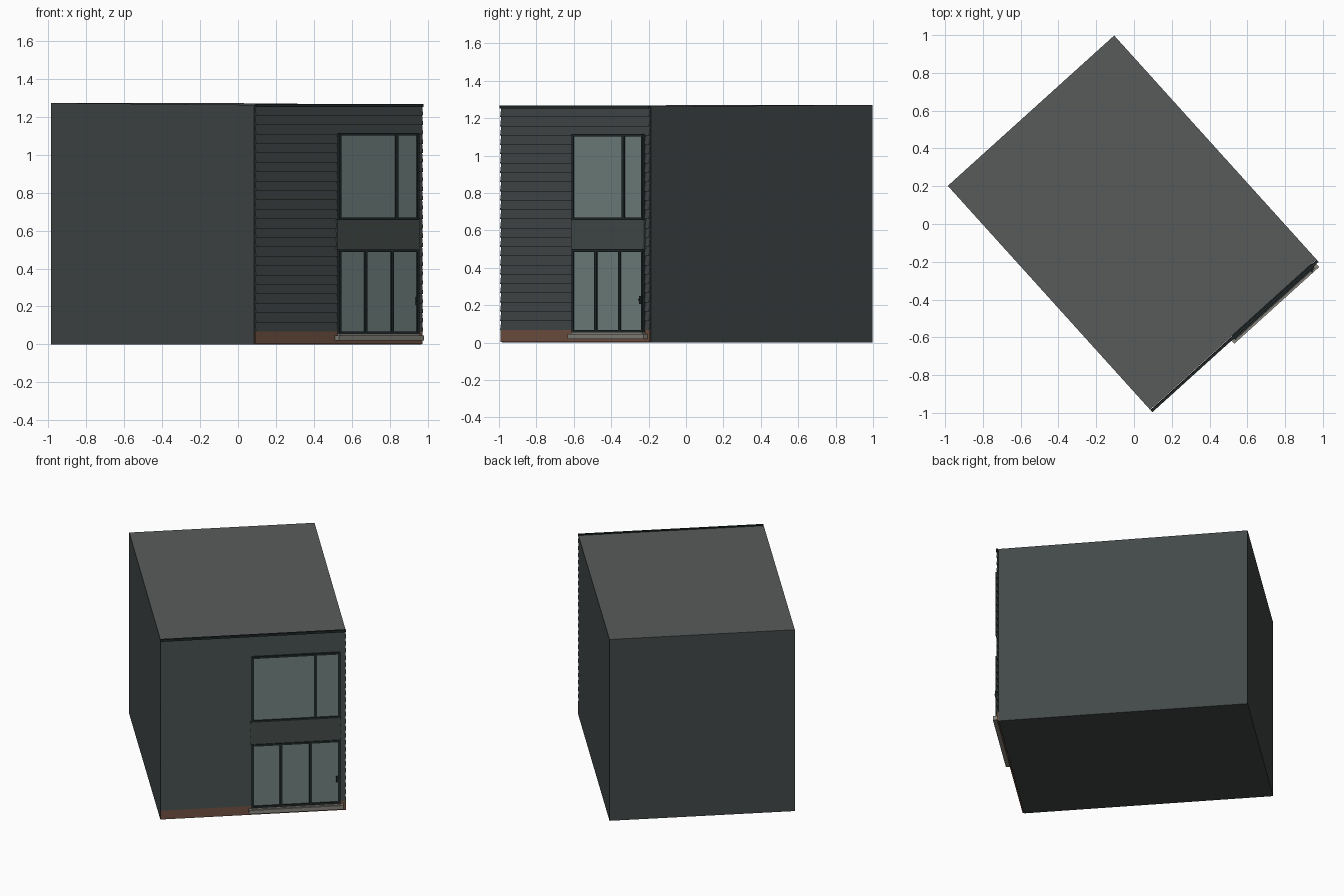
import bpy, bmesh, math
from mathutils import Matrix

if "Cube" in bpy.data.objects:
    bpy.data.objects.remove(bpy.data.objects["Cube"])

# Facade space: s runs along the facade, t points outward, z is up
W, D = 1.187, 1.597
PLACE = Matrix.Translation((0.085, -0.983, 0)) @ Matrix.Rotation(math.radians(42.1), 4, 'Z')


def material(name, rgb):
    m = bpy.data.materials.new(name)
    m.diffuse_color = (*rgb, 1)
    m.use_nodes = True
    m.node_tree.nodes["Principled BSDF"].inputs["Base Color"].default_value = m.diffuse_color
    return m


WALL = material("wall grey", (0.055, 0.065, 0.065))
ROOF = material("roof grey", (0.10, 0.105, 0.105))
BOARD = material("board grey", (0.05, 0.06, 0.06))
DARK = material("dark frame", (0.015, 0.022, 0.022))
PANEL = material("panel grey", (0.06, 0.075, 0.072))
GLASS = material("glass", (0.17, 0.23, 0.22))
BRICK = material("brick", (0.17, 0.085, 0.055))
STONE = material("stone", (0.25, 0.24, 0.21))


def prism(bm, s0, s1, profile):
    """Extrude a (t, z) profile along the facade from s0 to s1."""
    a = [bm.verts.new((s0, -t, z)) for t, z in profile]
    b = [bm.verts.new((s1, -t, z)) for t, z in profile]
    n = len(profile)
    bm.faces.new(a)
    bm.faces.new(b[::-1])
    for i in range(n):
        j = (i + 1) % n
        bm.faces.new((a[j], a[i], b[i], b[j]))


def box(bm, s0, s1, t0, t1, z0, z1):
    prism(bm, s0, s1, [(t0, z0), (t1, z0), (t1, z1), (t0, z1)])


def finish(name, bm, *mats):
    bmesh.ops.recalc_face_normals(bm, faces=bm.faces)
    bm.transform(PLACE)
    me = bpy.data.meshes.new(name)
    bm.normal_update()
    if len(mats) > 1:
        for f in bm.faces:
            f.material_index = 1 if f.normal.z > 0.9 else 0
    bm.to_mesh(me)
    bm.free()
    for m in mats:
        me.materials.append(m)
    ob = bpy.data.objects.new(name, me)
    bpy.context.collection.objects.link(ob)
    return ob


def part(name, mat, *boxes):
    bm = bmesh.new()
    for b in boxes:
        box(bm, *b)
    return finish(name, bm, mat)


# Main block with a very slightly sloping roof
bm = bmesh.new()
prism(bm, 0, W, [(0, 0), (0, 1.262), (-D, 1.272), (-D, 0)])
finish("house_block", bm, WALL, ROOF)

# Lapped boards, interrupted by the window column
L, R = 0.582, 1.150
bm = bmesh.new()
z0, pitch, rows = 0.067, 0.0495, 24
for i in range(rows):
    a = z0 + i * pitch
    b = a + pitch
    shape = [(0.004, a), (0.015, a), (0.007, b), (0.004, b)]
    spans = [(0, L + 0.01), (R - 0.01, W)] if b <= 1.11 else [(0, W)]
    for s0, s1 in spans:
        prism(bm, s0, s1, shape)
finish("cladding_boards", bm, BOARD)

# Brick base, roof edge trim
part("brick_plinth", BRICK, (0, W, 0.002, 0.011, 0.003, 0.067))
part("roof_edge_trim", DARK, (0, W, 0.005, 0.018, 1.252, 1.267))


def window(name, z0, z1, mullions):
    f = 0.014
    bars = [(L, L + f, 0, 0.026, z0, z1), (R - f, R, 0, 0.026, z0, z1),
            (L + f, R - f, 0, 0.026, z0, z0 + f),
            (L + f, R - f, 0, 0.026, z1 - f, z1)]
    for k in mullions:
        c = L + k * (R - L)
        bars.append((c - 0.009, c + 0.009, 0, 0.026, z0 + f, z1 - f))
    part(name + "_frame", DARK, *bars)
    part(name + "_glass", GLASS, (L + f, R - f, 0.004, 0.019, z0 + f, z1 - f))


window("upper_window", 0.655, 1.115, [0.72])
window("patio_door", 0.055, 0.500, [1 / 3, 2 / 3])

# Panel between the two openings
part("spandrel_panel", PANEL, (0.574, 1.155, 0.002, 0.020, 0.500, 0.655))

# Door handle, sill and step
part("door_handle", DARK, (1.124, 1.142, 0.026, 0.030, 0.208, 0.250),
     (1.122, 1.130, 0.030, 0.036, 0.226, 0.234))
part("door_sill", STONE, (L, R, 0.004, 0.030, 0.047, 0.055))
part("door_step", STONE, (0.565, 1.170, 0.011, 0.040, 0.020, 0.047))
